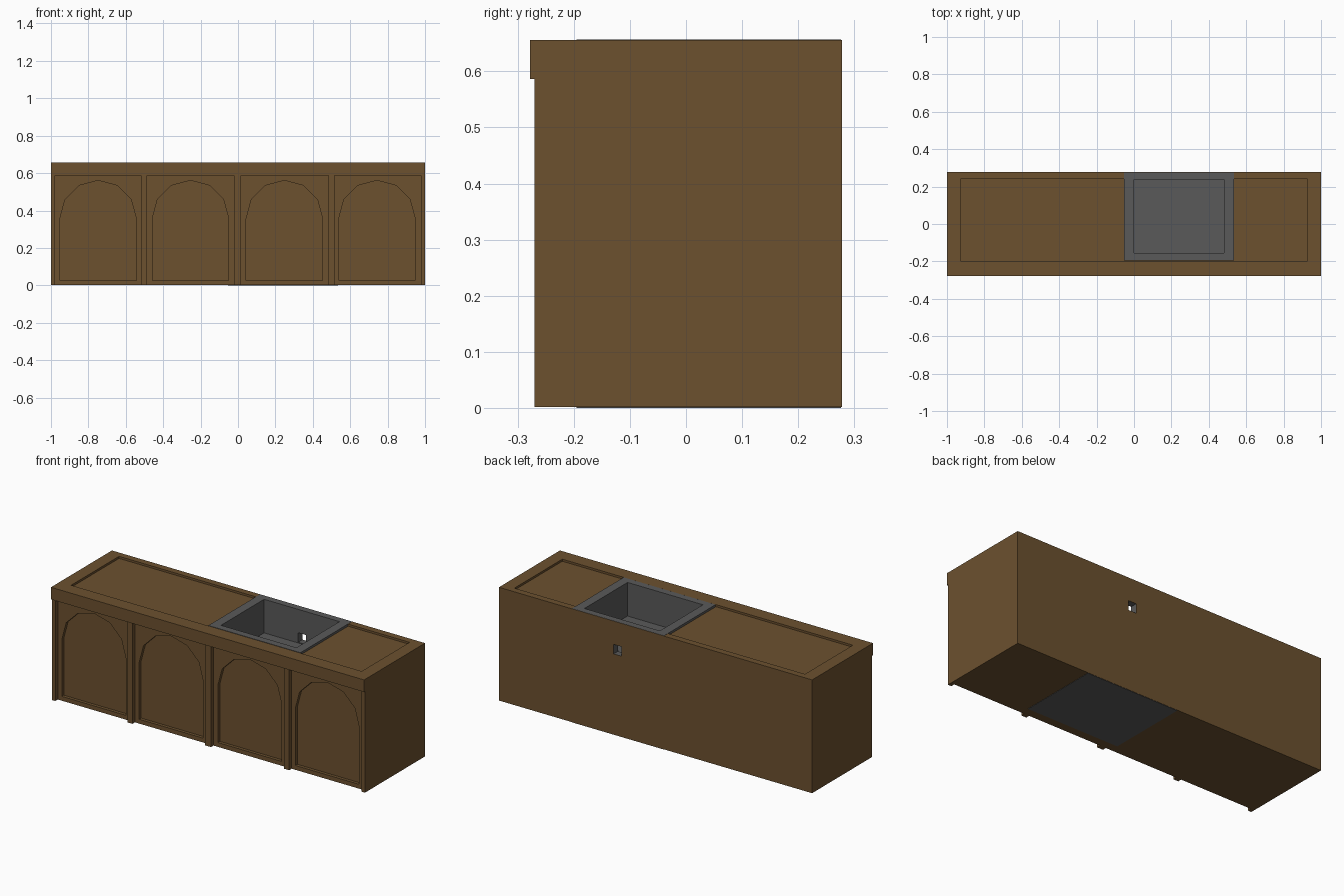
import bpy, bmesh, math

cube = bpy.data.objects.get("Cube")
if cube:
    bpy.data.objects.remove(cube, do_unlink=True)


def material(name, colour):
    mat = bpy.data.materials.new(name)
    mat.use_nodes = True
    mat.diffuse_color = (*colour, 1)
    bsdf = next(n for n in mat.node_tree.nodes if n.type == 'BSDF_PRINCIPLED')
    bsdf.inputs["Base Color"].default_value = (*colour, 1)
    bsdf.inputs["Roughness"].default_value = 0.9
    return mat


WOOD = material("brown wood", (0.150, 0.082, 0.028))
STONE = material("grey stone", (0.102, 0.102, 0.102))


def prism(name, outline, y0, y1, mat):
    """Extrude an outline in the xz plane from y0 to y1."""
    bm = bmesh.new()
    face = bm.faces.new([bm.verts.new((x, y0, z)) for x, z in outline])
    out = bmesh.ops.extrude_face_region(bm, geom=[face])
    moved = [v for v in out["geom"] if isinstance(v, bmesh.types.BMVert)]
    bmesh.ops.translate(bm, verts=moved, vec=(0, y1 - y0, 0))
    bmesh.ops.recalc_face_normals(bm, faces=bm.faces)
    mesh = bpy.data.meshes.new(name)
    bm.to_mesh(mesh)
    bm.free()
    mesh.materials.append(mat)
    obj = bpy.data.objects.new(name, mesh)
    bpy.context.collection.objects.link(obj)
    return obj


def box(name, xs, ys, zs, mat):
    (a, b), (c, d) = xs, zs
    return prism(name, [(a, c), (b, c), (b, d), (a, d)], *ys, mat)


def cut(target, cutter):
    """Subtract the cutter from the target and discard it."""
    cutter.hide_render = True
    mod = target.modifiers.new("cut", 'BOOLEAN')
    mod.operation = 'DIFFERENCE'
    mod.solver = 'EXACT'
    mod.object = cutter
    bpy.context.view_layer.objects.active = target
    bpy.ops.object.modifier_apply(modifier=mod.name)
    bpy.data.objects.remove(cutter, do_unlink=True)


FLOOR, LEDGE, TOP = 0.002, 0.586, 0.656
FRONT, BACK = -0.247, 0.278
SINK_X, SINK_Y = (-0.053, 0.535), (-0.195, 0.2765)

# Cabinet body and overhanging worktop
cabinet = box("cabinet", (-1, 1), (FRONT, BACK), (FLOOR, LEDGE), WOOD)
worktop = box("worktop", (-1, 1), (-0.278, BACK), (LEDGE, TOP), WOOD)

# Arched recesses across the front
for centre in (-0.748, -0.254, 0.248, 0.743):
    radius, spring = 0.204, 0.357
    outline = [(centre - radius, 0.027), (centre + radius, 0.027)]
    for i in range(7):
        a = math.pi * i / 6
        outline.append((centre + radius * math.cos(a), spring + radius * math.sin(a)))
    cut(cabinet, prism("arch_cutter", outline, FRONT - 0.1, FRONT + 0.018, WOOD))

# Shallow recess in the worktop
cut(worktop, box("tray_cutter", (-0.928, 0.928), (-0.197, 0.24), (TOP - 0.012, 1), WOOD))

# Room for the sink
for part in (cabinet, worktop):
    cut(part, box("sink_space", SINK_X, SINK_Y, (-0.1, 1), WOOD))

# Stone sink with an open basin
sink = box("sink", SINK_X, SINK_Y, (0, TOP + 0.001), STONE)
cut(sink, box("basin_cutter", (0, 0.482), (-0.155, 0.238), (0.463, 1), STONE))

# Water outlet through the back
for part in (sink, cabinet):
    cut(part, box("outlet_cutter", (0.218, 0.268), (0.1, 0.4), (0.467, 0.522), STONE))

# Upright posts between the arches
for i, xs in enumerate([(-1, -0.978), (-0.518, -0.486), (-0.022, 0.016),
                        (0.484, 0.516), (0.978, 1)]):
    box(f"post_{i + 1}", xs, (-0.27, FRONT), (FLOOR, LEDGE), WOOD)
